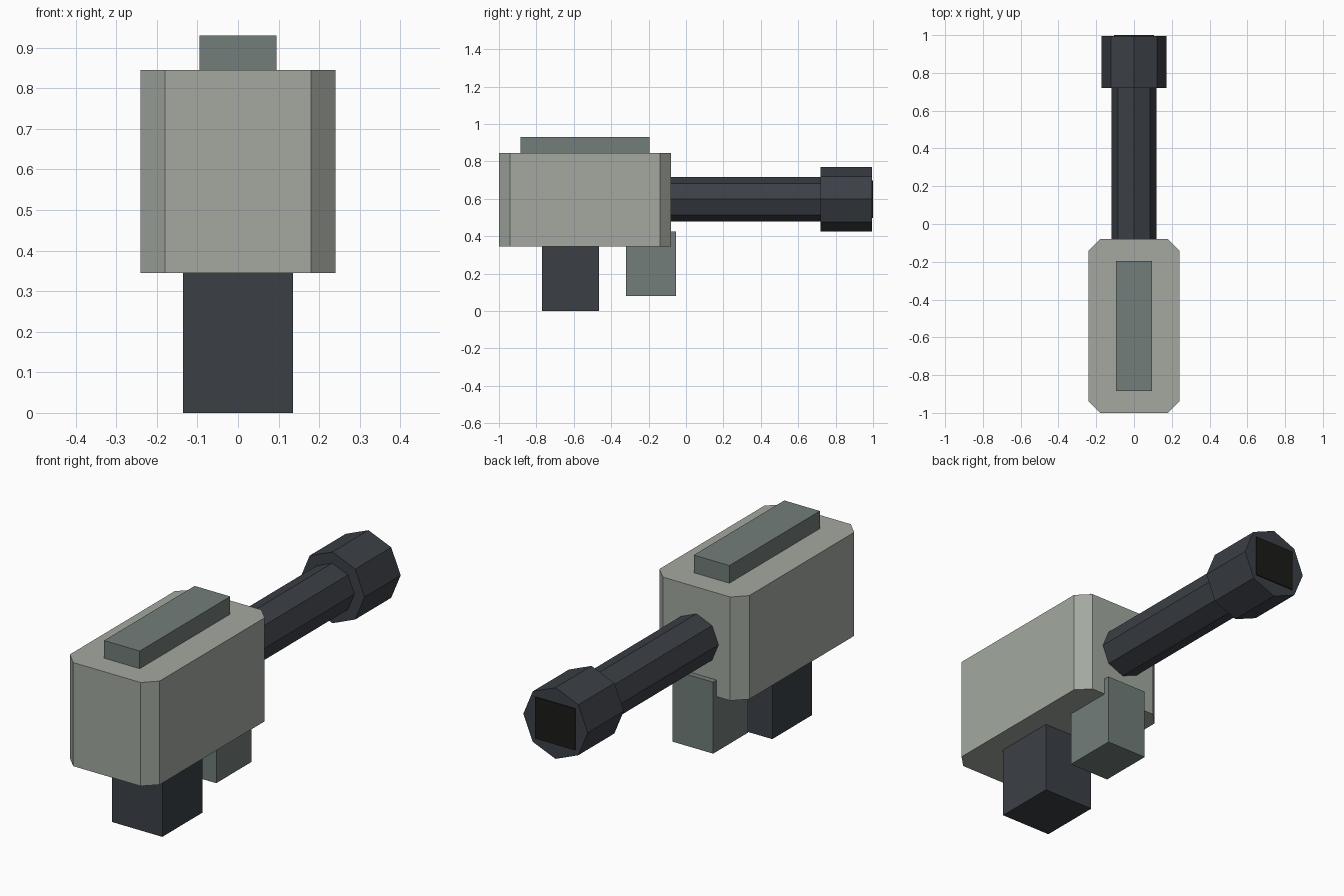
import bpy, bmesh
from math import radians
from mathutils import Matrix, Vector

cube = bpy.data.objects.get("Cube")
if cube:
    bpy.data.objects.remove(cube, do_unlink=True)


def material(name, rgb):
    m = bpy.data.materials.new(name)
    m.use_nodes = True
    m.diffuse_color = (*rgb, 1)
    m.node_tree.nodes["Principled BSDF"].inputs["Base Color"].default_value = (*rgb, 1)
    return m


light_grey = material("light grey", (0.366, 0.397, 0.352))
mid_grey = material("mid grey", (0.168, 0.207, 0.195))
dark_steel = material("dark steel", (0.044, 0.051, 0.062))
black = material("black", (0.011, 0.011, 0.010))


def finish(name, bm, mat):
    mesh = bpy.data.meshes.new(name)
    bm.to_mesh(mesh)
    bm.free()
    mesh.materials.append(mat)
    obj = bpy.data.objects.new(name, mesh)
    bpy.context.collection.objects.link(obj)
    return obj


def box(name, half_x, y, z, mat, chamfer=0):
    """Box centred on x, with optional chamfers on its upright edges."""
    bm = bmesh.new()
    bmesh.ops.create_cube(bm, size=1)
    size = Vector((2 * half_x, y[1] - y[0], z[1] - z[0]))
    bmesh.ops.scale(bm, vec=size, verts=bm.verts)
    bmesh.ops.translate(bm, vec=(0, sum(y) / 2, sum(z) / 2), verts=bm.verts)
    if chamfer:
        upright = [e for e in bm.edges
                   if abs(e.verts[0].co.z - e.verts[1].co.z) > 0.01]
        bmesh.ops.bevel(bm, geom=upright, offset=chamfer, segments=1,
                        affect='EDGES', profile=0.5)
    return finish(name, bm, mat)


def tube(name, radius, y, z, mat):
    """Eight-sided prism lying along y."""
    bm = bmesh.new()
    bmesh.ops.create_cone(bm, cap_ends=True, segments=8, radius1=radius,
                          radius2=radius, depth=y[1] - y[0])
    bmesh.ops.transform(bm, verts=bm.verts,
                        matrix=Matrix.Translation((0, sum(y) / 2, z))
                        @ Matrix.Rotation(radians(90), 4, 'X'))
    return finish(name, bm, mat)


# Main housing and the raised strip on top
box("body", 0.24, (-1, -0.08), (0.345, 0.845), light_grey, chamfer=0.06)
box("top_rail", 0.095, (-0.885, -0.195), (0.845, 0.93), mid_grey)

# Parts hanging below
box("grip", 0.135, (-0.77, -0.465), (0, 0.345), dark_steel)
box("magazine", 0.108, (-0.32, -0.053), (0.08, 0.425), mid_grey)

# Barrel, muzzle and dark bore plate
AXIS = 0.598
tube("barrel", 0.118, (-0.1, 0.72), AXIS, dark_steel)
tube("muzzle", 0.172, (0.72, 0.995), AXIS, dark_steel)
box("bore", 0.107, (0.992, 1), (AXIS - 0.1, AXIS + 0.1), black)
